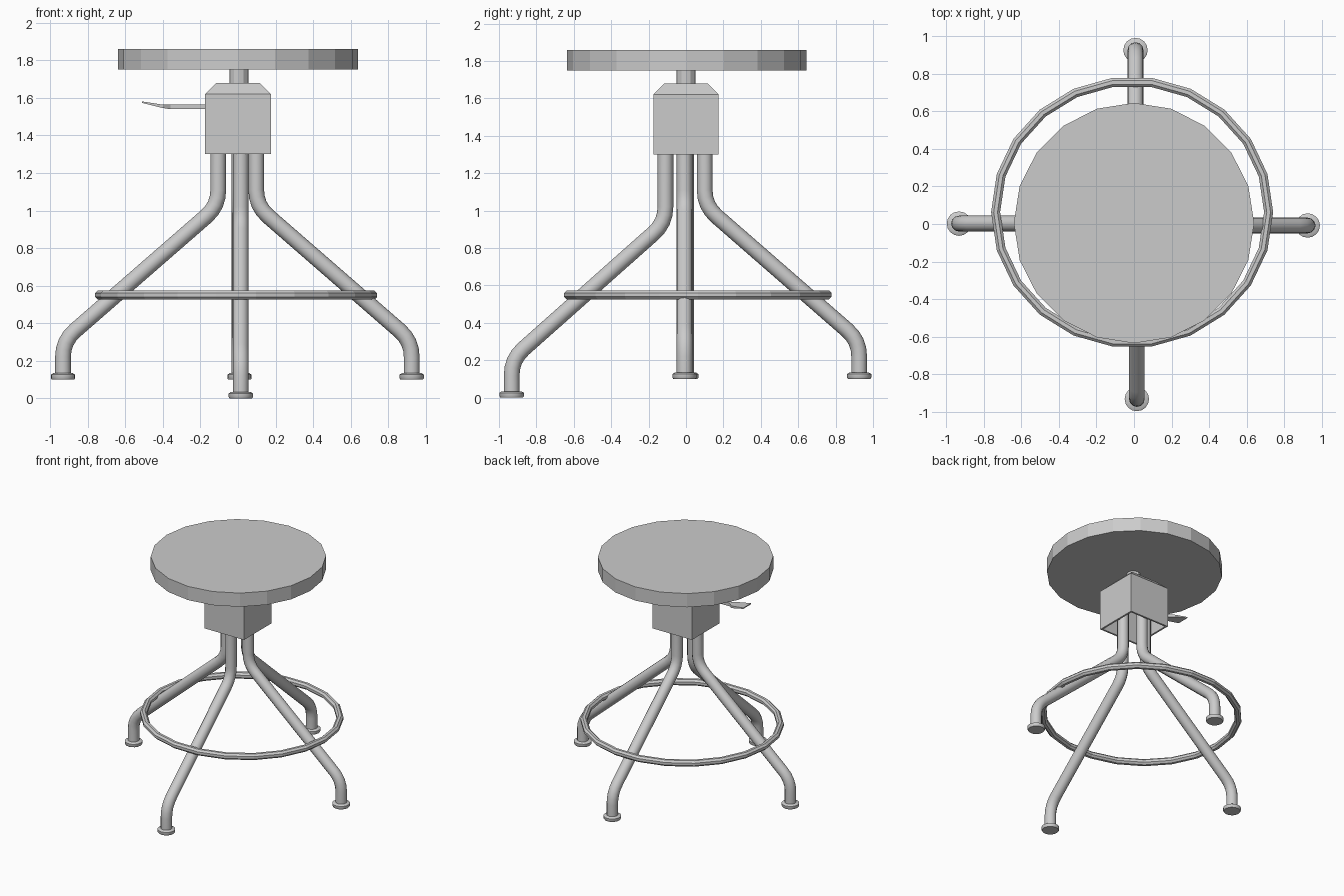
import bpy, bmesh, math
from mathutils import Vector

if "Cube" in bpy.data.objects:
    bpy.data.objects.remove(bpy.data.objects["Cube"])


def add_mesh(name, verts, faces, smooth=False):
    mesh = bpy.data.meshes.new(name)
    mesh.from_pydata(verts, [], faces)
    bm = bmesh.new()
    bm.from_mesh(mesh)
    bmesh.ops.recalc_face_normals(bm, faces=bm.faces)
    bm.to_mesh(mesh)
    bm.free()
    obj = bpy.data.objects.new(name, mesh)
    bpy.context.collection.objects.link(obj)
    if smooth:
        bpy.ops.object.select_all(action='DESELECT')
        obj.select_set(True)
        bpy.context.view_layer.objects.active = obj
        bpy.ops.object.shade_smooth_by_angle(angle=math.radians(35))
    return obj


def loft(name, rings, caps=(True, True), loop=False, smooth=False):
    """Skin a series of equal-sized rings of points."""
    n, m = len(rings[0]), len(rings)
    faces = []
    for i in range(m if loop else m - 1):
        a, b = i * n, (i + 1) % m * n
        faces += [(a + j, a + (j + 1) % n, b + (j + 1) % n, b + j) for j in range(n)]
    if not loop:
        if caps[0]:
            faces.append(tuple(range(n)))
        if caps[1]:
            faces.append(tuple(range((m - 1) * n, m * n)))
    return add_mesh(name, [p for r in rings for p in r], faces, smooth)


def lathe(name, centre, profile, sides, smooth=False):
    angles = [2 * math.pi * k / sides for k in range(sides)]
    rings = [[(centre[0] + r * math.cos(a), centre[1] + r * math.sin(a), z)
              for a in angles] for r, z in profile]
    return loft(name, rings, smooth=smooth)


def round_path(points, size, steps=4):
    """Replace the inner corners of a path by short curved bends."""
    pts = [Vector(p) for p in points]
    out = [pts[0]]
    for p, c, q in zip(pts, pts[1:], pts[2:]):
        a = c + (p - c).normalized() * size
        b = c + (q - c).normalized() * size
        for k in range(steps + 1):
            t = k / steps
            out.append(a * (1 - t) ** 2 + c * 2 * t * (1 - t) + b * t * t)
    return out + [pts[-1]]


def leg(name, direction, offset, top, foot, drop):
    """Bent tube with a foot pad; path lies in a vertical plane."""
    d = Vector(direction)
    side = Vector((-d.y, d.x, 0))
    o = Vector(offset)
    bend = 1.025 - drop * 0.9
    path = round_path([(top, 0, 1.4), (top, 0, bend),
                       (foot, 0, 0.305 + 0.1 - drop - 0.1), (foot, 0, 0.125 - drop)], 0.085)
    rings = []
    for i, p in enumerate(path):
        t = (path[min(i + 1, len(path) - 1)] - path[max(i - 1, 0)]).normalized()
        normal = d * -t.z + Vector((0, 0, t.x))
        c = o + d * p.x + Vector((0, 0, p.z))
        rings.append([c + 0.042 * (normal * math.cos(a) + side * math.sin(a))
                      for a in (2 * math.pi * k / 12 for k in range(12))])
    loft(name, rings, smooth=True)
    base = 0.1 - drop
    lathe(name + "_foot_pad", o + d * foot,
          [(0.06, base), (0.065, base + 0.008), (0.065, base + 0.026), (0.052, base + 0.034)],
          16, smooth=True)


# Seat and lift post
lathe("seat", (0, 0.005), [(0.64, 1.75), (0.64, 1.86)], 20)
lathe("lift_post", (0.005, 0), [(0.05, 1.66), (0.05, 1.755)], 12)

# Hollow housing with a chamfered top, open below
square = ((-1, -1), (1, -1), (1, 1), (-1, 1))
housing = loft("housing", [[(x * h, y * h, z) for x, y in square]
                           for h, z in ((0.175, 1.3), (0.175, 1.62), (0.115, 1.68))],
               caps=(False, True))
shell = housing.modifiers.new("wall", 'SOLIDIFY')
shell.thickness = 0.02
shell.offset = -1

# Height lever: thin bar widening to an upturned paddle
sections = ((-0.17, 0.013, 1.553, 0.013), (-0.36, 0.013, 1.553, 0.013),
            (-0.40, 0.04, 1.555, 0.009), (-0.51, 0.05, 1.577, 0.004))
loft("height_lever", [[(x, -0.05 + w * y, z + t * s) for y, s in square]
                      for x, w, z, t in sections])

# Four legs, the front one reaching lower
leg("right_leg", (1, 0, 0), (0, -0.008, 0), 0.097, 0.925, 0)
leg("left_leg", (-1, 0, 0), (0, 0.002, 0), 0.105, 0.932, 0)
leg("back_leg", (0, 1, 0), (0.008, 0, 0), 0.10, 0.926, 0)
leg("front_leg", (0, -1, 0), (0.015, 0, 0), 0.11, 0.932, 0.1)

# Foot ring, slightly oval and set back
ring = []
for i in range(22):
    a = 2 * math.pi * i / 22
    ring.append([(-0.01 + (0.727 + 0.026 * math.cos(b)) * math.cos(a),
                  0.063 + (0.698 + 0.026 * math.cos(b)) * math.sin(a),
                  0.55 + 0.026 * math.sin(b))
                 for b in (2 * math.pi * (k + 0.5) / 8 for k in range(8))])
loft("foot_ring", ring, loop=True)
